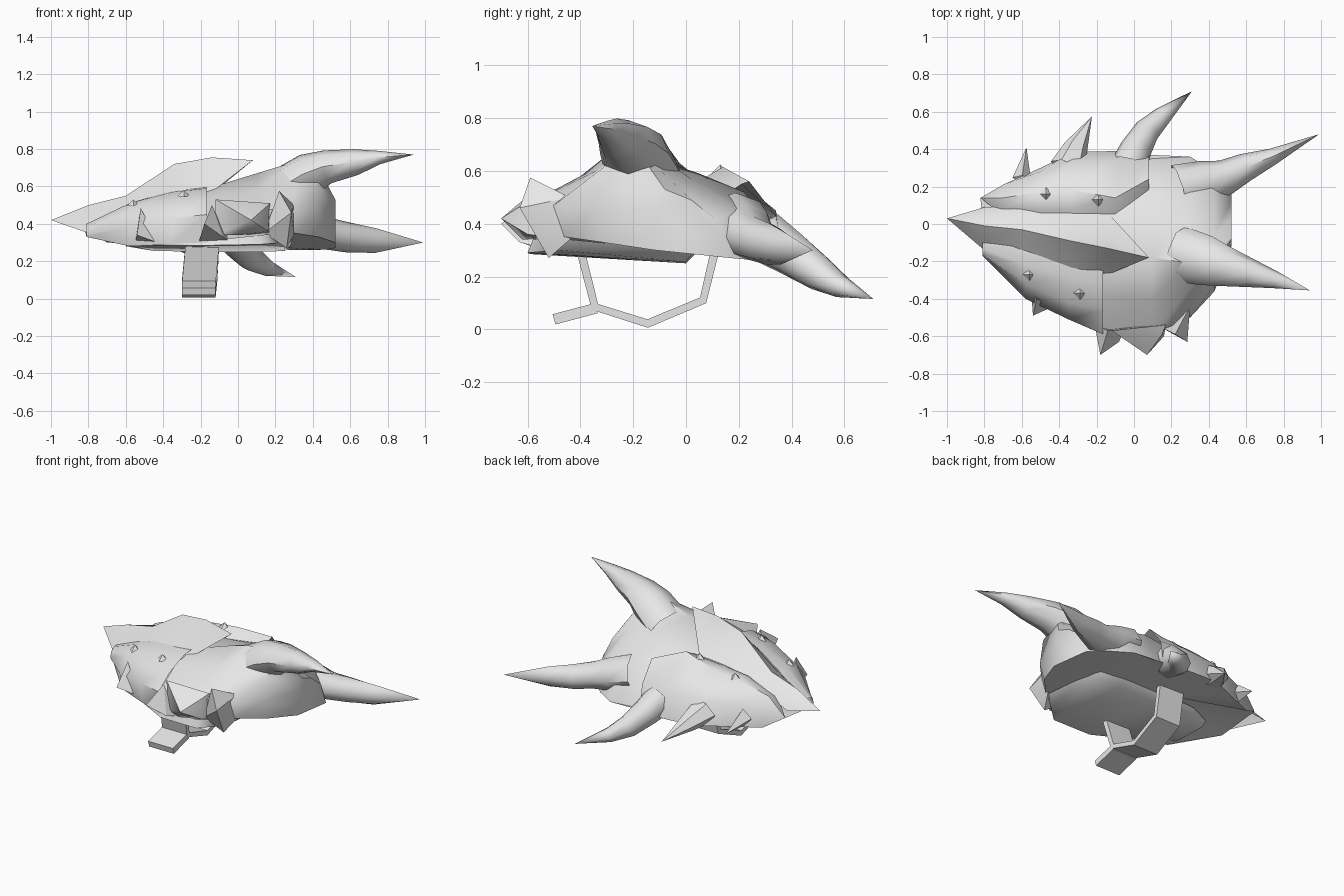
import bpy, bmesh, math
from mathutils import Vector

grey = bpy.data.materials.new("light_grey")
grey.diffuse_color = (0.8, 0.8, 0.8, 1)


def finish(bm, name, angle=45):
    bmesh.ops.recalc_face_normals(bm, faces=bm.faces)
    me = bpy.data.meshes.new(name)
    bm.to_mesh(me)
    bm.free()
    me.materials.append(grey)
    ob = bpy.data.objects.new(name, me)
    bpy.context.collection.objects.link(ob)
    bpy.ops.object.select_all(action='DESELECT')
    ob.select_set(True)
    bpy.context.view_layer.objects.active = ob
    bpy.ops.object.shade_smooth_by_angle(angle=math.radians(angle))
    return ob


def loft(name, rings, angle=45, closed=True, start=False, end=False):
    """Skin rings of equal point count; coincident points become tips."""
    bm = bmesh.new()
    vs = [[bm.verts.new(p) for p in r] for r in rings]
    n = len(rings[0])
    for a, b in zip(vs, vs[1:]):
        for i in range(n if closed else n - 1):
            j = (i + 1) % n
            bm.faces.new((a[i], a[j], b[j], b[i]))
    if start:
        bm.faces.new(vs[0])
    if end:
        bm.faces.new(vs[-1])
    bmesh.ops.remove_doubles(bm, verts=bm.verts, dist=0.0005)
    bmesh.ops.dissolve_degenerate(bm, edges=bm.edges, dist=0.0005)
    return finish(bm, name, angle)


def shell(name, sections, angle=50, end=False):
    """Open armour plate from (x, [(y, z), ...]) cross-sections."""
    n = max(len(s) for _, s in sections)
    loft(name, [[(x, y, z) for y, z in (s if len(s) == n else s * n)]
                for x, s in sections], angle, closed=False, end=end)


def horn(name, path, sides=8):
    """Tapered horn along (x, y, z, half width, half height) stations."""
    rings = []
    for i, (x, y, z, w, h) in enumerate(path):
        a = Vector(path[max(i - 1, 0)][:3])
        b = Vector(path[min(i + 1, len(path) - 1)][:3])
        d = (b - a).normalized()
        side = d.cross(Vector((0, 0, 1))).normalized()
        up = side.cross(d)
        ring = []
        for k in range(sides):
            t = 2 * math.pi * k / sides
            ring.append(Vector((x, y, z)) + side * w * math.cos(t) + up * h * math.sin(t))
        rings.append(ring)
    loft(name, rings, 50)


def hull(name, pts, angle=20):
    bm = bmesh.new()
    for p in pts:
        bm.verts.new(p)
    r = bmesh.ops.convex_hull(bm, input=bm.verts)
    bmesh.ops.delete(bm, geom=[v for v in r["geom_interior"] if v.is_valid], context='VERTS')
    finish(bm, name, angle)


# Main body, rising into a crest toward the raised horn
shell("main_body", [
    (-0.19, [(-.55, .30), (-.56, .42), (-.38, .54), (-.20, .58), (.05, .56), (.2, .50), (.3, .30)]),
    (0.10, [(-.57, .33), (-.59, .48), (-.40, .58), (-.18, .67), (.05, .59), (.22, .52), (.35, .27)]),
    (0.30, [(-.46, .35), (-.50, .47), (-.34, .60), (-.21, .73), (.02, .57), (.27, .45), (.36, .26)]),
    (0.43, [(-.32, .33), (-.36, .45), (-.33, .60), (-.20, .70), (-.05, .57), (.18, .46), (.28, .26)]),
    (0.52, [(-.12, .30), (-.12, .36), (-.11, .46), (-.08, .53), (.02, .49), (.12, .41), (.17, .27)]),
], end=True)
# Central crest plate with overhanging rear point
shell("crest_plate", [
    (-1.0, [(.03, .42)]),
    (-.80, [(-.14, .35), (-.08, .43), (-.01, .50), (.05, .46), (.09, .39)]),
    (-.60, [(-.21, .45), (-.11, .51), (-.03, .55), (.04, .53), (.09, .49)]),
    (-.34, [(-.26, .55), (-.18, .62), (-.09, .72), (-.01, .61), (.08, .53)]),
    (-.14, [(-.27, .57), (-.21, .65), (-.13, .755), (-.06, .66), (.06, .56)]),
    (.08, [(-.18, .74)]),
])
# Rear side plate
shell("rear_plate", [
    (-.82, [(.14, .37)]),
    (-.70, [(.04, .43), (.08, .46), (.14, .48), (.21, .41), (.21, .30)]),
    (-.50, [(.03, .51), (.08, .54), (.17, .55), (.28, .43), (.30, .29)]),
    (-.33, [(.03, .54), (.08, .56), (.18, .57), (.34, .43), (.385, .28)]),
    (-.10, [(.04, .56), (.08, .58), (.14, .615), (.34, .45), (.39, .27)]),
    (.08, [(.18, .53), (.21, .55), (.24, .56), (.34, .43), (.37, .27)]),
])
# Front side plate
shell("front_plate", [
    (-.81, [(-.15, .33), (-.17, .34), (-.16, .38), (-.13, .40), (-.10, .40)]),
    (-.58, [(-.38, .28), (-.40, .39), (-.32, .48), (-.22, .51), (-.12, .50)]),
    (-.35, [(-.49, .29), (-.51, .43), (-.42, .52), (-.28, .57), (-.16, .58)]),
    (-.165, [(-.57, .29), (-.59, .45), (-.46, .54), (-.32, .59), (-.19, .60)]),
])

# Underside sheet joining the lower rims
bm = bmesh.new()
rim = [(-.81, -.15, .33), (-.58, -.38, .285), (-.35, -.49, .29), (-.17, -.56, .30), (.10, -.57, .33),
       (.30, -.46, .35), (.43, -.32, .33), (.52, -.12, .30), (.52, .17, .27), (.43, .28, .26),
       (.30, .36, .26), (.08, .37, .27), (-.10, .39, .27), (-.33, .385, .28), (-.50, .30, .29),
       (-.70, .21, .30), (-.82, .14, .37)]
mid = bm.verts.new((-.1, 0, .30))
vs = [bm.verts.new(p) for p in rim]
for a, b in zip(vs, vs[1:] + vs[:1]):
    bm.faces.new((mid, b, a))
finish(bm, "underside")

# Shallow bulge under the front half
shell("underside_pad", [
    (-.60, [(-.33, .30), (-.30, .285), (-.08, .28), (-.05, .31)]),
    (-.45, [(-.44, .30), (-.43, .285), (-.02, .255), (.02, .31)]),
    (-.15, [(-.57, .31), (-.59, .285), (0, .25), (.04, .31)]),
    (.12, [(-.58, .34), (-.60, .29), (0, .25), (.06, .31)]),
    (.25, [(-.50, .35), (-.48, .30), (0, .255), (.04, .31)]),
    (.29, [(-.46, .355), (-.44, .34), (-.02, .30), (.03, .31)]),
], angle=60)

# Long horns
horn("raised_horn", [(.24, -.16, .58, .15, .12), (.38, -.195, .665, .135, .115),
                     (.48, -.225, .705, .11, .09), (.63, -.265, .73, .075, .07),
                     (.76, -.30, .755, .045, .035), (.94, -.355, .77, 0, 0)])
horn("low_side_horn", [(.24, .18, .40, .14, .12), (.38, .22, .37, .12, .105), (.49, .25, .345, .095, .085),
                       (.60, .305, .325, .075, .08), (.74, .36, .31, .045, .065), (.99, .48, .30, 0, 0)])
horn("rear_horn", [(-.03, .30, .35, .10, .10), (.01, .40, .285, .085, .085),
                   (.07, .50, .215, .07, .07), (.155, .58, .165, .05, .045), (.31, .71, .115, 0, 0)])
horn("rear_middle_spike", [(-.35, .30, .36, .10, .08), (-.31, .41, .31, .065, .055), (-.225, .575, .22, 0, 0)], 6)
horn("rear_small_spike", [(-.60, .24, .36, .05, .06), (-.575, .41, .30, 0, 0)], 4)

# Jagged shards along the front rim
hull("rim_shard_left", [(-.55, -.36, .30), (-.43, -.44, .30), (-.52, -.40, .485), (-.54, -.49, .34)])
hull("rim_shard_middle", [(-.21, -.54, .30), (-.05, -.56, .31), (-.14, -.57, .50), (-.18, -.70, .40), (-.08, -.63, .33)])
hull("rim_shard_centre", [(-.12, -.56, .34), (-.12, -.57, .53), (.17, -.52, .35), (.17, -.54, .51),
                          (.07, -.70, .42), (0, -.62, .34), (.16, -.60, .36), (.15, -.59, .49)], 40)
hull("rim_shard_right", [(.14, -.55, .35), (.26, -.52, .27), (.22, -.59, .575), (.285, -.63, .46),
                         (.30, -.44, .50), (.30, -.44, .34)])

# Small rivets
for i, (x, y, z) in enumerate([(-.47, .16, .555), (-.19, .13, .60), (-.56, -.27, .505), (-.29, -.37, .555)]):
    r = .035
    hull("rivet_%d" % (i + 1), [(x - r, y, z - .01), (x + r, y, z - .01), (x, y - r, z - .01),
                                (x, y + r, z - .01), (x, y, z + .025)])


def strap(name, path, t=.016):
    """Flat strap following (y, z, left x), widened across x."""
    rings = []
    for i, (y, z, x) in enumerate(path):
        a, b = path[max(i - 1, 0)], path[min(i + 1, len(path) - 1)]
        d = Vector((b[0] - a[0], b[1] - a[1])).normalized()
        ny, nz = -d.y * t, d.x * t
        rings.append([(x, y + ny, z + nz), (x + .18, y + ny, z + nz),
                      (x + .18, y - ny, z - nz), (x, y - ny, z - nz)])
    loft(name, rings, 30, start=True, end=True)


# Hand grip beneath, with a short tail
strap("grip_strap", [(-.40, .30, -.28), (-.345, .085, -.30), (-.145, .022, -.30), (.065, .11, -.29), (.11, .30, -.28)])
strap("grip_tail", [(-.34, .08, -.30), (-.50, .038, -.30)], .02)
